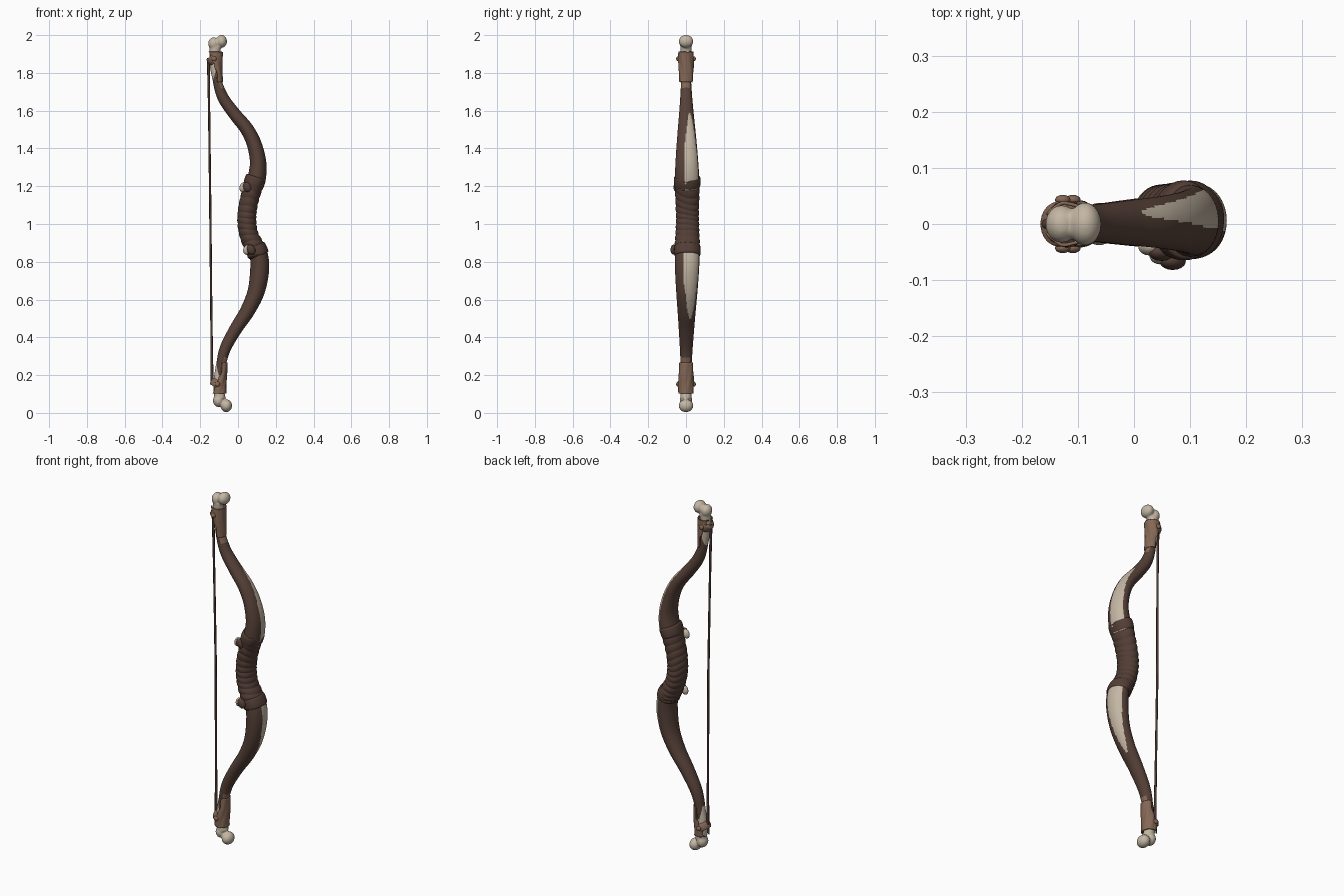
import bpy, bmesh, math
from mathutils import Vector, Matrix

cube = bpy.data.objects.get("Cube")
if cube:
    bpy.data.objects.remove(cube, do_unlink=True)


def material(name, rgb):
    m = bpy.data.materials.new(name)
    m.use_nodes = True
    m.diffuse_color = (*rgb, 1)
    m.node_tree.nodes["Principled BSDF"].inputs["Base Color"].default_value = (*rgb, 1)
    return m


WOOD = material("dark wood", (0.095, 0.054, 0.04))
WRAP = material("wrap leather", (0.085, 0.047, 0.036))
TAN = material("tan leather", (0.23, 0.135, 0.09))
BONE = material("pale bone", (0.55, 0.47, 0.37))
CORD = material("dark cord", (0.07, 0.038, 0.03))


def spline(pts, n):
    """Sample a smooth curve through tuples of any length."""
    p = [pts[0]] + list(pts) + [pts[-1]]
    out = []
    for i in range(n + 1):
        u = i / n * (len(pts) - 1)
        k = min(int(u), len(pts) - 2)
        t = u - k
        a, b, c, d = p[k:k + 4]
        out.append([0.5 * (2 * q + (r - o) * t + (2 * o - 5 * q + 4 * r - s) * t * t
                           + (3 * q - o - 3 * r + s) * t ** 3)
                    for o, q, r, s in zip(a, b, c, d)])
    return out


def finish(name, bm, mats):
    bmesh.ops.recalc_face_normals(bm, faces=bm.faces)
    for f in bm.faces:
        f.smooth = True
    me = bpy.data.meshes.new(name)
    bm.to_mesh(me)
    bm.free()
    for m in mats:
        me.materials.append(m)
    ob = bpy.data.objects.new(name, me)
    bpy.context.collection.objects.link(ob)
    return ob


def add_loft(bm, pts, n, seg, swell=None, arc=None, rule=None):
    """Tube along (x, z, radius in plane, radius in y); angle 0 faces +x."""
    path = spline(pts, n)
    rings = []
    for i, (x, z, rn, ry) in enumerate(path):
        a, b = path[max(i - 1, 0)], path[min(i + 1, n)]
        t = Vector((b[0] - a[0], 0, b[1] - a[1])).normalized()
        if t.z < 0:
            t = -t
        side = Vector((t.z, 0, -t.x))
        half = arc(i / n) if arc else math.pi
        y0 = 0.008 * max(0, 1 - abs(z - 1) / 0.8)
        ring = []
        for j in range(seg + (1 if arc else 0)):
            th = -half + 2 * half * j / seg
            k = swell(i / n, th) if swell else 1
            ring.append(bm.verts.new(Vector((x, y0 + k * ry * math.sin(th), z))
                                     + side * (k * rn * math.cos(th))))
        rings.append(ring)
    for i in range(n):
        for j in range(seg):
            q = (j + 1) % len(rings[i])
            f = bm.faces.new((rings[i][j], rings[i][q], rings[i + 1][q], rings[i + 1][j]))
            if rule:
                th = math.degrees(-math.pi + 2 * math.pi * (j + 0.5) / seg)
                f.material_index = rule((path[i][1] + path[i + 1][1]) / 2, th)
    if not arc:
        bm.faces.new(rings[0])
        bm.faces.new(rings[-1])


def loft(name, pts, mats, n, seg, **kw):
    bm = bmesh.new()
    add_loft(bm, pts, n, seg, **kw)
    return finish(name, bm, mats)


def add_ball(bm, centre, radii, tilt=0):
    bmesh.ops.create_uvsphere(
        bm, u_segments=20, v_segments=12, radius=1,
        matrix=Matrix.Translation(centre) @ Matrix.Rotation(tilt, 4, 'Y')
        @ Matrix.Diagonal((*radii, 1)))


def ball(name, centre, radii, mat, tilt=0):
    bm = bmesh.new()
    add_ball(bm, centre, radii, tilt)
    return finish(name, bm, [mat])


# Limbs: curved wood with a pale inlay on the outer side
def limb_rule(centre, half, tip, length, tan_end):
    def rule(z, th):
        left = (tip - z) / length
        if left > 0 and abs(th - centre) < half * min(1, left) ** 0.5:
            return 1
        if (z - tan_end) * (1 if length > 0 else -1) > 0 and abs(th + 15) < 60:
            return 2
        return 0
    return rule


loft("upper_limb", [(.085, 1.19, .044, .06), (.10, 1.245, .048, .064), (.106, 1.33, .043, .06),
                    (.085, 1.425, .039, .053), (.045, 1.505, .036, .046), (-.016, 1.58, .033, .039),
                    (-.077, 1.665, .03, .032), (-.108, 1.75, .024, .027), (-.118, 1.82, .02, .025)],
     [WOOD, BONE, TAN], 100, 64, rule=limb_rule(27, 41, 1.57, 0.2, 1.715))
loft("lower_limb", [(.09, .89, .042, .058), (.111, .833, .048, .065), (.114, .748, .05, .063),
                    (.095, .64, .045, .056), (.05, .54, .039, .048), (-.01, .447, .034, .041),
                    (-.066, .344, .03, .034), (-.09, .256, .025, .029), (-.1, .2, .02, .026)],
     [WOOD, BONE, TAN], 100, 64, rule=limb_rule(25, 44, .515, -0.22, .3))


# Grip: leather wound in slanted, uneven turns
def winding(t, th):
    phase = t * 13 + 0.35 * math.sin(th + 0.6) + 0.15 * math.sin(2 * th + 9 * t)
    return 0.96 + 0.075 * abs(math.sin(math.pi * phase)) ** 0.6


loft("grip_wrap", [(.105, .835, .052, .067), (.088, .875, .053, .067), (.058, .943, .049, .062),
                   (.047, 1.01, .049, .06), (.05, 1.075, .049, .06), (.067, 1.155, .049, .063),
                   (.095, 1.24, .053, .067)], [WRAP], 150, 40, swell=winding)


# Rolled collars at both ends of the grip
def rolled(t, th):
    return 0.93 + 0.1 * math.sin(math.pi * t) ** 0.5 + 0.012 * math.sin(5 * th)


loft("grip_collar_upper", [(.078, 1.195, .053, .068), (.096, 1.25, .054, .07)], [WRAP], 14, 40,
     swell=rolled)
loft("grip_collar_lower", [(.112, .832, .055, .068), (.09, .885, .054, .068)], [WRAP], 14, 40,
     swell=rolled)

# Bone toggles with leather loops
for label, x, y, z in (("upper", .027, -.04, 1.195), ("lower", .047, -.056, .864)):
    ball("toggle_" + label, (x, y, z), (.019, .016, .026), BONE, 0.3)
    ball("toggle_loop_" + label, (x + .022, y - .01, z), (.022, .016, .028), WRAP, -0.5)


# Knuckled bone tips, fused into one surface
def bone_tip(name, neck, knobs):
    bm = bmesh.new()
    add_loft(bm, neck, 16, 20)
    for x, z, rx, ry, rz in knobs:
        add_ball(bm, (x, 0, z), (rx, ry, rz))
    ob = finish(name, bm, [BONE])
    remesh = ob.modifiers.new("fuse", 'REMESH')
    remesh.mode = 'VOXEL'
    remesh.voxel_size = 0.005
    remesh.use_smooth_shade = True
    smooth = ob.modifiers.new("soften", 'SMOOTH')
    smooth.iterations = 4


bone_tip("bone_tip_upper",
         [(-.11, 1.75, .022, .024), (-.125, 1.85, .026, .027), (-.12, 1.94, .03, .03)],
         [(-.129, 1.955, .029, .034, .034), (-.087, 1.967, .029, .039, .034)])
bone_tip("bone_tip_lower",
         [(-.092, .27, .022, .024), (-.105, .16, .026, .028), (-.095, .075, .03, .03)],
         [(-.104, .065, .029, .034, .034), (-.062, .038, .031, .039, .034)])


# Leather cuffs, open towards the string and closing near the tip
def cuff(name, pts):
    ob = loft(name, pts, [TAN], 24, 30, swell=lambda t, th: 1 + 0.03 * math.sin(7 * th + 8 * t),
              arc=lambda t: math.radians(80 + 75 * t ** 1.5 + 6 * math.sin(19 * t)))
    solid = ob.modifiers.new("thickness", 'SOLIDIFY')
    solid.thickness = 0.006
    solid.offset = 0


cuff("cuff_upper", [(-.111, 1.75, .028, .033), (-.117, 1.82, .031, .037),
                    (-.12, 1.87, .035, .038), (-.12, 1.912, .037, .037)])
cuff("cuff_lower", [(-.087, .268, .028, .033), (-.092, .2, .031, .037),
                    (-.099, .15, .035, .038), (-.1, .103, .036, .037)])

# Bands tying the string to the tips, with side knots
for label, x, z, tilt in (("upper", -.127, 1.875, 0.12), ("lower", -.109, .152, -0.1)):
    loft("tie_band_" + label,
         [(x + tilt * .1, z - .017, .037, .04), (x, z, .039, .042), (x - tilt * .1, z + .017, .037, .04)],
         [TAN], 12, 32, swell=lambda t, th: 0.9 + 0.1 * math.sin(math.pi * t) ** 0.5)
    for side in (-1, 1):
        ball("tie_knot_%s_%s" % (label, "back" if side > 0 else "front"),
             (x, side * .043, z), (.014, .009, .013), TAN, 0.4)

# Bowstring
loft("bowstring", [(-.137, .15, .008, .008), (-.141, .5, .006, .006), (-.147, 1.1, .006, .006),
                   (-.153, 1.6, .006, .006), (-.157, 1.88, .008, .008)], [CORD], 40, 10)
